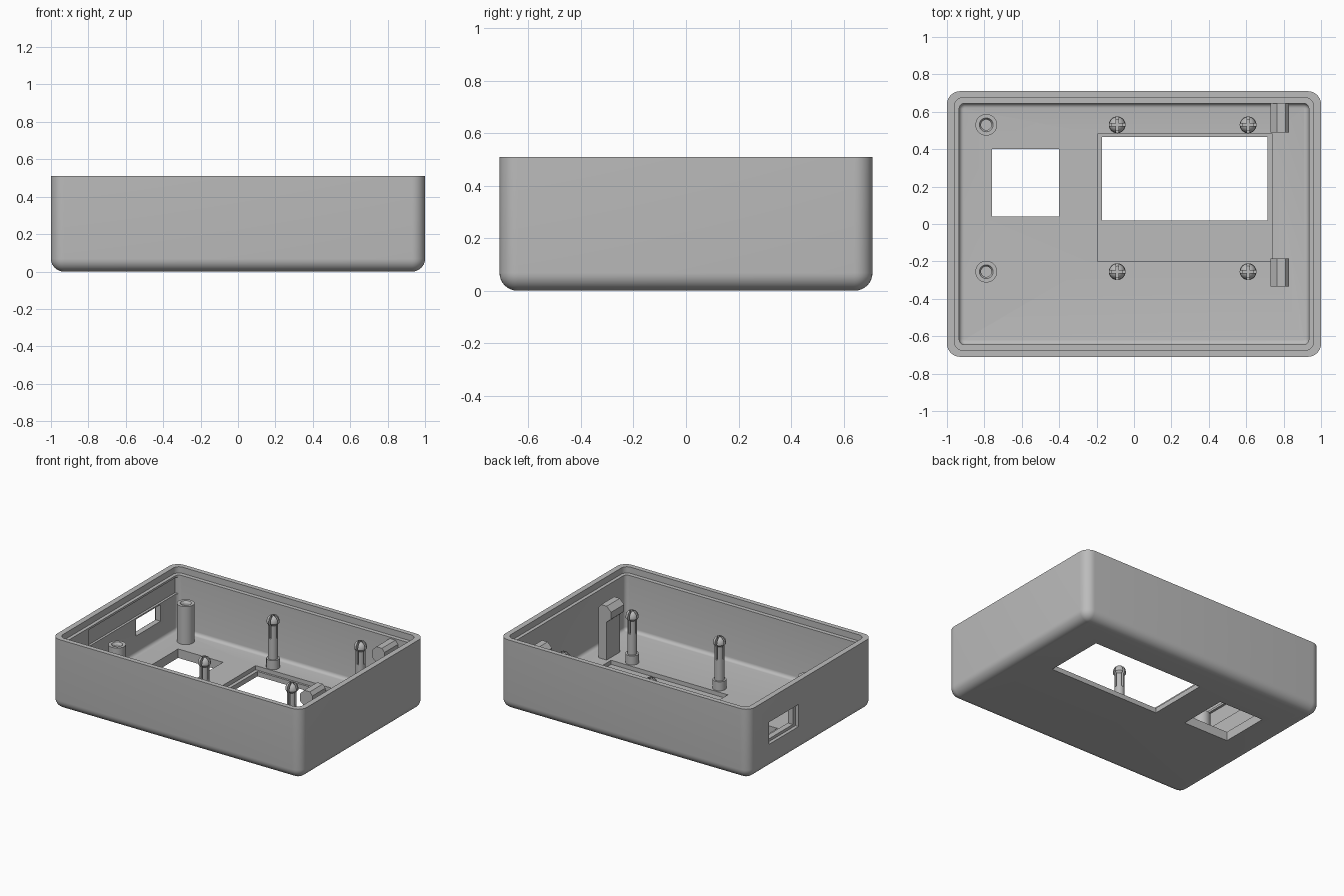
import bpy, bmesh, math
from mathutils import Vector

cube = bpy.data.objects.get("Cube")
if cube:
    bpy.data.objects.remove(cube, do_unlink=True)

grey = bpy.data.materials.new("plain grey")
grey.use_nodes = True
grey.diffuse_color = (0.5, 0.5, 0.5, 1)
grey.node_tree.nodes["Principled BSDF"].inputs["Base Color"].default_value = (0.5, 0.5, 0.5, 1)


def make(name, bm):
    bmesh.ops.recalc_face_normals(bm, faces=bm.faces)
    mesh = bpy.data.meshes.new(name)
    bm.to_mesh(mesh)
    bm.free()
    mesh.materials.append(grey)
    obj = bpy.data.objects.new(name, mesh)
    bpy.context.collection.objects.link(obj)
    return obj


def loft(name, rings):
    """Join closed rings of equal length and cap both ends."""
    bm = bmesh.new()
    loops = [[bm.verts.new(p) for p in ring] for ring in rings]
    n = len(loops[0])
    for a, b in zip(loops, loops[1:]):
        for i in range(n):
            j = (i + 1) % n
            bm.faces.new((a[i], a[j], b[j], b[i]))
    bm.faces.new(loops[0])
    bm.faces.new(loops[-1])
    return make(name, bm)


def round_rect(hx, hy, r, z, steps=8):
    pts = []
    for q, (sx, sy) in enumerate(((1, 1), (-1, 1), (-1, -1), (1, -1))):
        for k in range(steps + 1):
            a = math.pi / 2 * (q + k / steps)
            pts.append((sx * (hx - r) + r * math.cos(a), sy * (hy - r) + r * math.sin(a), z))
    return pts


def lathe(name, profile, x, y, n=32):
    angles = [2 * math.pi * i / n for i in range(n)]
    return loft(name, [[(x + r * math.cos(a), y + r * math.sin(a), z) for a in angles]
                       for r, z in profile])


def box(name, xs, ys, zs):
    bm = bmesh.new()
    bmesh.ops.create_cube(bm, size=1)
    for v in bm.verts:
        v.co = Vector([(lo + hi) / 2 + c * (hi - lo) for c, (lo, hi) in zip(v.co, (xs, ys, zs))])
    return make(name, bm)


def activate(obj):
    bpy.ops.object.select_all(action='DESELECT')
    obj.select_set(True)
    bpy.context.view_layer.objects.active = obj


def cut(obj, *ranges):
    tool = box("cutter", *ranges)
    tool.hide_render = True
    mod = obj.modifiers.new("cut", 'BOOLEAN')
    mod.operation = 'DIFFERENCE'
    mod.solver = 'EXACT'
    mod.object = tool
    activate(obj)
    bpy.ops.object.modifier_apply(modifier=mod.name)
    bpy.data.objects.remove(tool, do_unlink=True)


def smooth(obj):
    activate(obj)
    bpy.ops.object.shade_smooth_by_angle(angle=math.radians(30))


HX, HY, TOP, FLOOR = 1.0, 0.71, 0.51, 0.065

# Shell: rounded outside, stepped rim, hollow inside with a filleted floor
rings = []
for k in range(9):
    a = math.pi / 2 * k / 8
    inset = 0.068 * (1 - math.sin(a))
    rings.append(round_rect(HX - inset, HY - inset, 0.07 - inset, 0.068 * (1 - math.cos(a))))
rings.append(round_rect(HX, HY, 0.07, TOP))
rings.append(round_rect(0.96, 0.675, 0.045, TOP))
rings.append(round_rect(0.96, 0.675, 0.045, 0.465))
rings.append(round_rect(0.935, 0.645, 0.03, 0.465))
for k in range(6):
    a = math.pi / 2 * k / 5
    inset = 0.025 * (1 - math.cos(a))
    rings.append(round_rect(0.935 - inset, 0.645 - inset, 0.03 - inset,
                            FLOOR + 0.025 * (1 - math.sin(a))))
shell = loft("case_shell", rings)

# Openings: screen recess and window, square window, side port, board recess
cut(shell, (-0.195, 0.74), (-0.2, 0.48), (0.035, 0.2))
cut(shell, (-0.17, 0.715), (0.02, 0.465), (-0.1, 0.2))
cut(shell, (-0.76, -0.4), (0.04, 0.4), (-0.1, 0.2))
cut(shell, (-0.952, -0.9), (-0.37, 0.64), (0.33, 0.45))
cut(shell, (-1.1, -0.975), (0.14, 0.48), (0.18, 0.34))
cut(shell, (-1.1, -0.9), (0.17, 0.45), (0.2, 0.32))
smooth(shell)

for side, y in (("back", 0.53), ("front", -0.255)):
    # Hollow screw bosses
    boss = lathe(side + "_screw_boss", [
        (0.058, 0.06), (0.058, 0.34), (0.037, 0.34), (0.028, 0.325), (0.028, 0.1)], -0.79, y)
    smooth(boss)

    # Split snap pegs with a collar and a domed head
    for place, x in (("inner", -0.09), ("outer", 0.61)):
        peg = lathe(f"{side}_{place}_snap_peg", [
            (0.045, 0.06), (0.045, 0.13), (0.032, 0.13), (0.032, 0.375), (0.043, 0.39),
            (0.043, 0.4), (0.038, 0.42), (0.026, 0.435), (0.012, 0.442)], x, y)
        cut(peg, (x - 0.007, x + 0.007), (y - 0.1, y + 0.1), (0.28, 0.6))
        cut(peg, (x - 0.1, x + 0.1), (y - 0.007, y + 0.007), (0.28, 0.6))
        smooth(peg)

# Hooked clips beside the screen
hook = [(0.765, 0.06), (0.83, 0.06), (0.83, 0.43), (0.81, 0.455), (0.765, 0.455),
        (0.73, 0.42), (0.73, 0.37), (0.765, 0.34)]
for side, y0, y1 in (("back", 0.49, 0.65), ("front", -0.335, -0.185)):
    loft(side + "_screen_clip", [[(x, y, z) for x, z in hook] for y in (y0, y1)])
